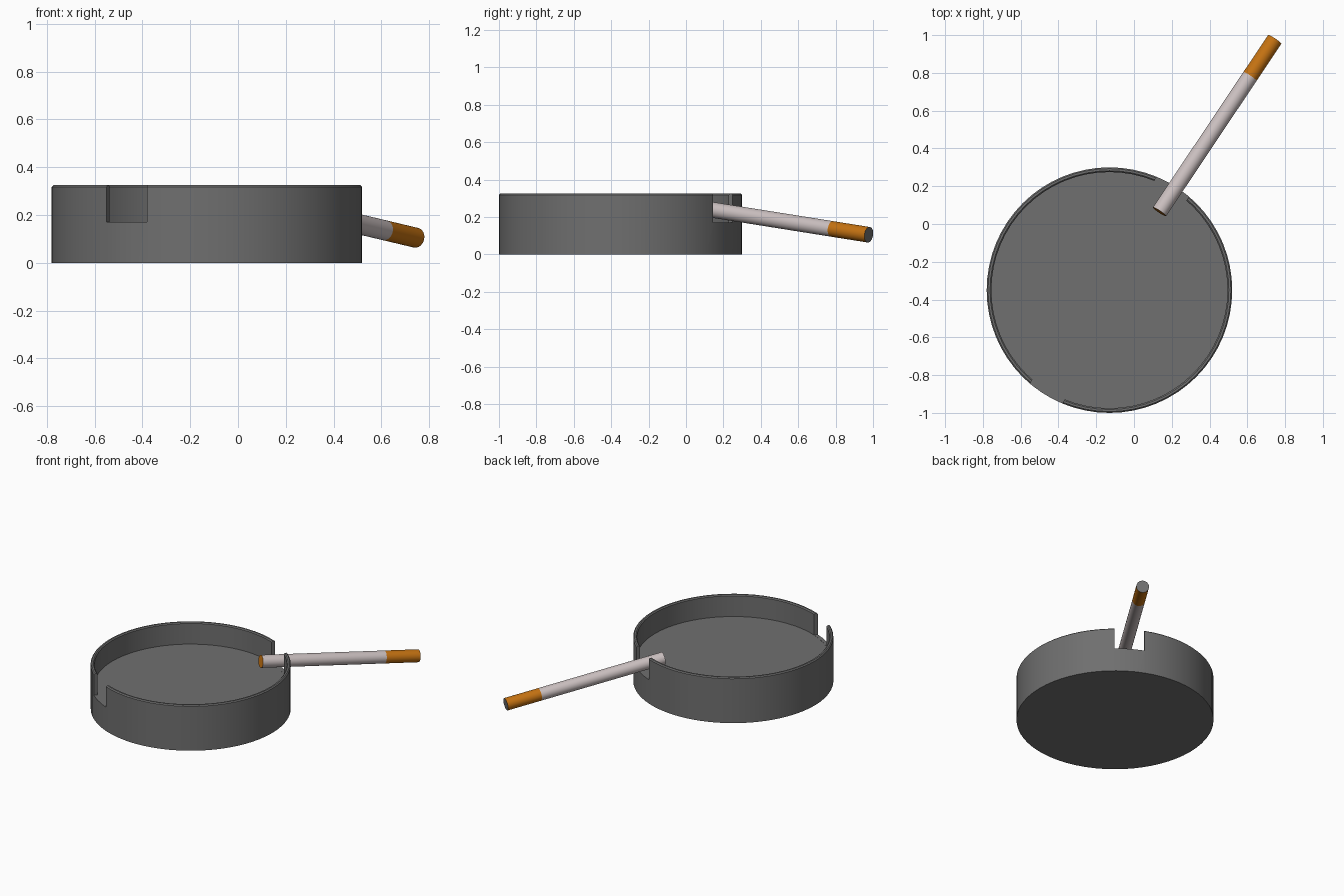
import bpy, bmesh, math
from mathutils import Vector, Matrix

cube = bpy.data.objects.get("Cube")
if cube:
    bpy.data.objects.remove(cube, do_unlink=True)

def material(name, rgb):
    m = bpy.data.materials.new(name)
    m.use_nodes = True
    m.diffuse_color = (*rgb, 1)
    bsdf = m.node_tree.nodes["Principled BSDF"]
    bsdf.inputs["Base Color"].default_value = (*rgb, 1)
    bsdf.inputs["Roughness"].default_value = 0.7
    return m

grey = material("dark_grey", (0.16, 0.16, 0.16))
paper = material("paper_white", (0.60, 0.53, 0.53))
orange = material("orange", (0.56, 0.17, 0.006))

def make(name, bm, *mats):
    bmesh.ops.recalc_face_normals(bm, faces=bm.faces)
    mesh = bpy.data.meshes.new(name)
    bm.to_mesh(mesh)
    bm.free()
    for m in mats:
        mesh.materials.append(m)
    ob = bpy.data.objects.new(name, mesh)
    bpy.context.collection.objects.link(ob)
    return ob

def smooth(ob, angle=30):
    bpy.ops.object.select_all(action='DESELECT')
    ob.select_set(True)
    bpy.context.view_layer.objects.active = ob
    bpy.ops.object.shade_smooth_by_angle(angle=math.radians(angle))

# Tray: a lathed profile with a thin wall and a chamfered rim
CENTRE = Vector((-0.13, -0.35, 0))
R, WALL, FLOOR, TOP, CHAMFER = 0.65, 0.025, 0.17, 0.325, 0.007
profile = [(0, 0), (R, 0), (R, TOP - CHAMFER), (R - CHAMFER, TOP),
           (R - WALL + CHAMFER, TOP), (R - WALL, TOP - CHAMFER),
           (R - WALL, FLOOR), (0, FLOOR)]
bm = bmesh.new()
verts = [bm.verts.new((r, 0, z)) for r, z in profile]
edges = [bm.edges.new(pair) for pair in zip(verts, verts[1:])]
bmesh.ops.spin(bm, geom=verts + edges, cent=(0, 0, 0), axis=(0, 0, 1),
               angle=math.tau, steps=64)
bmesh.ops.remove_doubles(bm, verts=bm.verts, dist=1e-4)
tray = make("tray", bm, grey)
tray.location = CENTRE

# Two opposite rest notches, cut through the wall down to the floor
bm = bmesh.new()
bmesh.ops.create_cube(bm, size=1, matrix=Matrix.Translation((0, 0, FLOOR + 0.2005))
                      @ Matrix.Diagonal((3 * R, 0.2, 0.4, 1)))
cutter = make("notch_cutter", bm, grey)
cutter.location = CENTRE
cutter.rotation_euler.z = math.radians(58.5)
cutter.hide_render = True
cutter.hide_viewport = True
cut = tray.modifiers.new("notches", 'BOOLEAN')
cut.operation, cut.solver, cut.object = 'DIFFERENCE', 'EXACT', cutter
bpy.context.view_layer.objects.active = tray
bpy.context.view_layer.update()
bpy.ops.object.modifier_apply(modifier=cut.name)
bpy.data.objects.remove(cutter, do_unlink=True)
smooth(tray)

# Cigarette: paper tube and filter along one sloping axis
TIP, END = Vector((0.135, 0.065, 0.25)), Vector((0.745, 0.977, 0.105))
JOIN = TIP.lerp(END, 0.785)

def tube(name, a, b, side, cap, cap_sign):
    axis = b - a
    turn = axis.to_track_quat('Z', 'Y').to_matrix().to_4x4()
    bm = bmesh.new()
    bmesh.ops.create_cone(bm, cap_ends=True, segments=32, radius1=0.042,
                          radius2=0.042, depth=axis.length,
                          matrix=Matrix.Translation((a + b) / 2) @ turn)
    bm.normal_update()
    for f in bm.faces:
        f.material_index = int(f.normal.dot(axis.normalized()) * cap_sign > 0.9)
    smooth(make(name, bm, side, cap))

tube("cigarette_paper", TIP, JOIN, paper, orange, -1)
tube("cigarette_filter", JOIN, END, orange, grey, 1)
